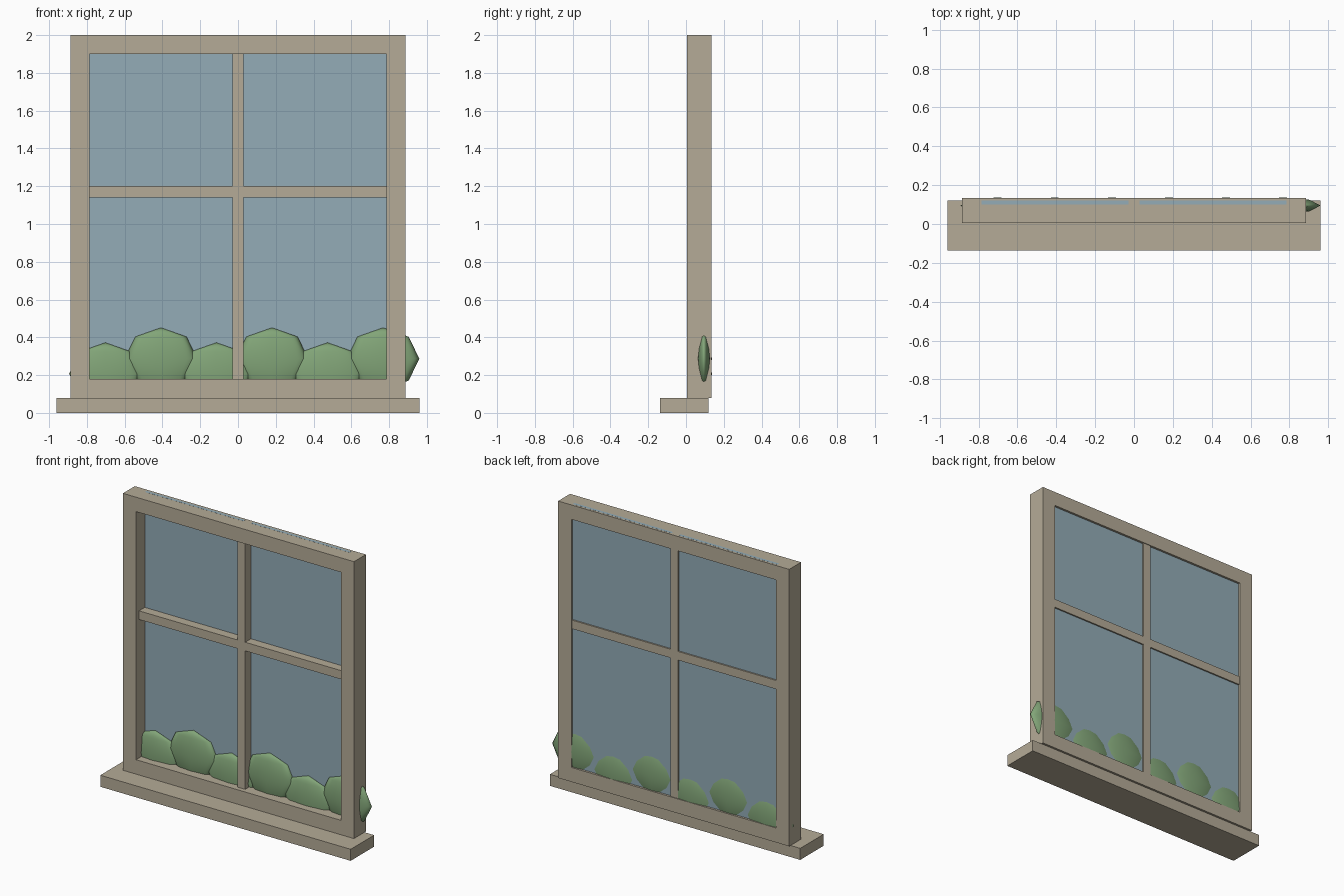
import bpy

if "Cube" in bpy.data.objects:
    bpy.data.objects.remove(bpy.data.objects["Cube"])


def material(name, rgb):
    m = bpy.data.materials.new(name)
    m.diffuse_color = (*rgb, 1.0)
    m.use_nodes = True
    m.node_tree.nodes["Principled BSDF"].inputs["Base Color"].default_value = m.diffuse_color
    return m


STONE = material("beige_frame", (0.462, 0.407, 0.309))
GLASS = material("blue_glass", (0.292, 0.413, 0.474))
LEAF = material("leaf_green", (0.223, 0.376, 0.188))


def box(name, x, y, z, mat):
    """Box from (min, max) pairs on each axis."""
    bpy.ops.mesh.primitive_cube_add(size=1)
    o = bpy.context.object
    o.name = name
    for v in o.data.vertices:
        v.co = [r[0] if c < 0 else r[1] for c, r in zip(v.co, (x, y, z))]
    o.data.materials.append(mat)
    return o


# Outer frame and projecting sill
W, IN = 0.886, 0.785
DEPTH = (0.005, 0.135)
box("sill", (-0.96, 0.96), (-0.137, 0.12), (0, 0.08), STONE)
box("left_stile", (-W, -IN), DEPTH, (0.08, 2), STONE)
box("right_stile", (IN, W), DEPTH, (0.08, 2), STONE)
box("top_rail", (-IN, IN), DEPTH, (1.9, 2), STONE)
box("bottom_rail", (-IN, IN), DEPTH, (0.08, 0.18), STONE)

# Glazing bars, set back from the frame front
BAR = (0.037, 0.13)
box("vertical_bar", (-0.029, 0.029), BAR, (0.18, 1.9), STONE)
box("horizontal_bar", (-IN, IN), BAR, (1.14, 1.20), STONE)

# Glass panes, reaching the top of the frame
for name, x in (("left_glass", (-IN, -0.029)), ("right_glass", (0.029, IN))):
    box(name, x, (0.10, 0.12), (0.1, 2.0005), GLASS)

# Row of flattened bushes, alternating low and high
for i in range(6):
    bpy.ops.mesh.primitive_uv_sphere_add(
        segments=8, ring_count=4, radius=1,
        location=(-0.702 + 0.294 * i, 0.095, 0.287 if i % 2 else 0.208))
    bush = bpy.context.object
    bush.name = f"bush_{i + 1}"
    bush.scale = (0.192, 0.042, 0.164)
    bush.data.materials.append(LEAF)
    bpy.ops.object.shade_smooth()
